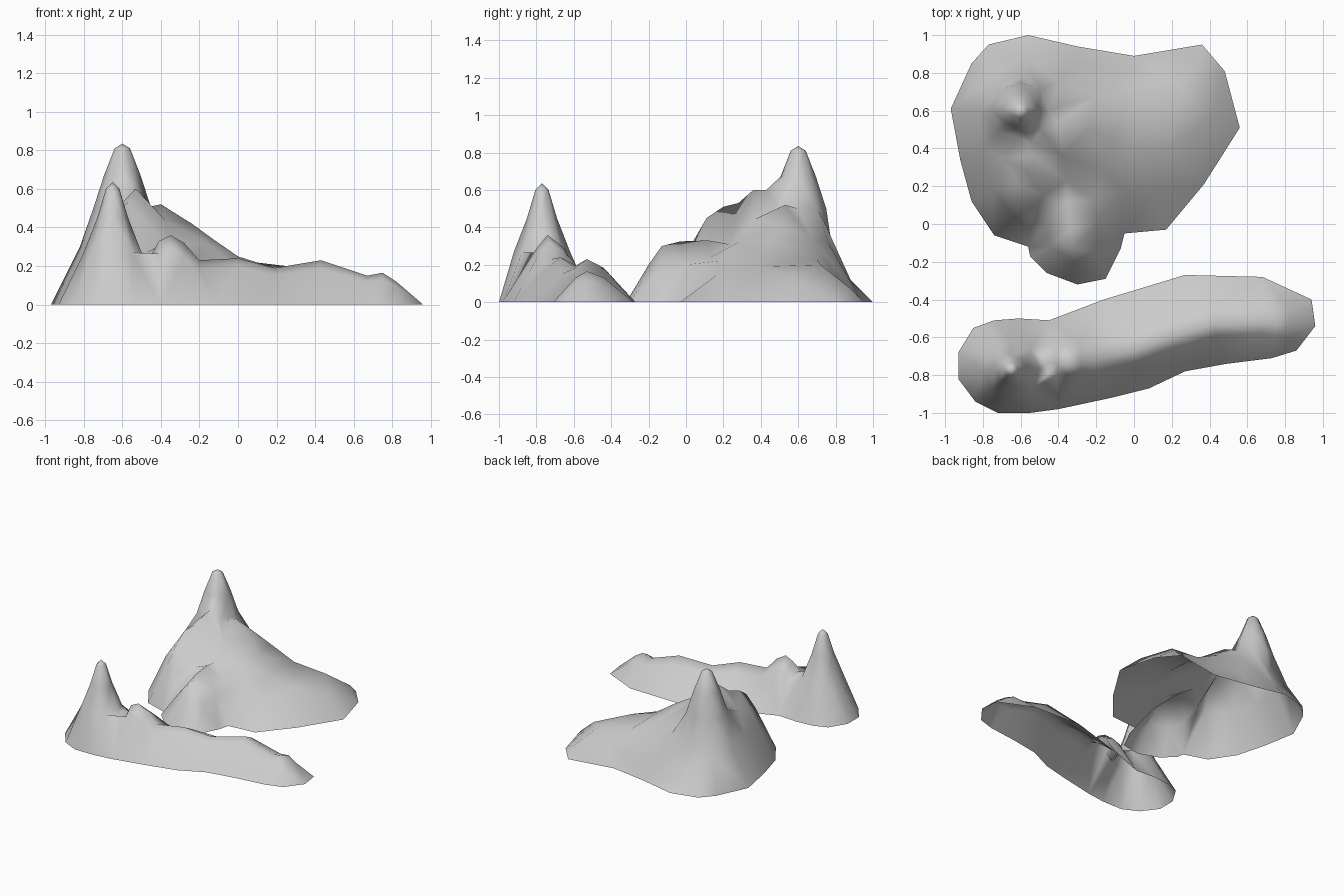
import bpy
from math import cos, sin, tau
from mathutils import Vector
from mathutils.geometry import delaunay_2d_cdt

default_cube = bpy.data.objects.get("Cube")
if default_cube:
    bpy.data.objects.remove(default_cube, do_unlink=True)

# One plain stone colour for all the terrain
stone = bpy.data.materials.new("stone_grey")
stone.use_nodes = True
stone_colour = (.6, .6, .6, 1)
stone.diffuse_color = stone_colour
stone.node_tree.nodes["Principled BSDF"].inputs["Base Color"].default_value = stone_colour


def summit(x, y, top, profile, sides=8):
    """Rounded peak: a top point with rings given as (radius, height)."""
    points = [(x, y, top)]
    for radius, height in profile:
        for step in range(sides):
            angle = tau * step / sides
            points.append((x + radius * cos(angle), y + radius * sin(angle), height))
    return points


def crest_with_shoulders(crest, back_offset, front_offset, drop):
    """Crest line with a lower shoulder line on either side of it."""
    points = []
    for x, y, z in crest:
        points.append((x, y, z))
        points.append((x, y + back_offset, z * drop))
        points.append((x, y - front_offset, z * drop))
    return points


def terrain(name, outline, heights):
    """Open shell: ground outline at zero height, draped over the height points."""
    points = [(x, y, 0) for x, y in reversed(outline)] + heights
    count = len(outline)
    border = [(i, (i + 1) % count) for i in range(count)]
    flat = [Vector((x, y)) for x, y, z in points]
    verts, edges, faces, sources, _, _ = delaunay_2d_cdt(flat, border, [], 1, 1e-5)
    shell = []
    for vert, source in zip(verts, sources):
        height = points[source[0]][2] if source else 0
        shell.append((vert.x, vert.y, height))
    mesh = bpy.data.meshes.new(name)
    mesh.from_pydata(shell, [], faces)
    mesh.materials.append(stone)
    mesh.shade_smooth()
    mesh.update()
    obj = bpy.data.objects.new(name, mesh)
    bpy.context.scene.collection.objects.link(obj)
    return obj


# Large mountain: ground outline
mountain_outline = [
    (-.97, .61), (-.86, .85), (-.77, .95), (-.56, 1), (-.3, .94), (0, .89),
    (.36, .95), (.48, .81), (.56, .51), (.37, .21), (.17, -.03), (-.05, -.05),
    (-.07, -.13), (-.15, -.29), (-.3, -.32), (-.46, -.26), (-.55, -.17),
    (-.56, -.12), (-.74, -.06), (-.86, .12), (-.92, .34),
]
mountain_peak = summit(-.6, .6, .835, [(.04, .81), (.095, .67), (.15, .5)])

# Jagged spur that runs forward from the peak
south_spur = [
    (-.54, .43, .6), (-.53, .36, .6), (-.57, .28, .53),
    (-.6, .2, .51), (-.6, .11, .45), (-.63, .03, .31),
]
# Steep outer flanks
west_flank = [(-.82, .6, .3), (-.8, .4, .28), (-.7, .35, .43), (-.75, .18, .28)]
north_flank = [(-.78, .77, .25), (-.6, .78, .3), (-.58, .88, .12), (-.4, .76, .32), (-.3, .85, .13)]

# Long gentle slope on the side
east_slope = [
    (-.4, .53, .52), (-.24, .5, .42), (-.13, .45, .34), (0, .4, .25), (.19, .4, .19),
    (-.2, .68, .33), (0, .7, .23), (.25, .72, .2), (0, .82, .1), (.41, .56, .13),
    (.36, .87, .08), (.1, .17, .15), (-.05, .17, .22), (-.16, .28, .32), (-.38, .36, .44),
]
# Rounded foothill at the front
foothill = [
    (-.36, .23, .31), (-.35, .12, .33), (-.34, -.03, .325), (-.32, -.13, .3), (-.31, -.2, .2),
    (-.46, 0, .18), (-.2, 0, .2), (-.48, .15, .27), (-.22, .13, .24),
    (-.2, -.15, .16), (-.44, -.12, .17), (-.54, .03, .23),
]
terrain("mountain", mountain_outline,
        mountain_peak + south_spur + west_flank + north_flank + east_slope + foothill)

# Long front ridge: ground outline
ridge_outline = [
    (-.93, -.68), (-.85, -.55), (-.74, -.51), (-.61, -.5), (-.45, -.51), (-.16, -.4),
    (.27, -.27), (.68, -.28), (.94, -.4), (.96, -.54), (.86, -.67), (.73, -.71),
    (.49, -.74), (.27, -.78), (.08, -.87), (-.12, -.92), (-.4, -.98), (-.55, -1),
    (-.72, -1), (-.84, -.94), (-.93, -.82),
]
ridge_peak = summit(-.65, -.77, .635, [(.035, .6), (.08, .45), (.15, .27)])

# Wavy crest that falls away from the peak
ridge_crest = [
    (-.45, -.73, .26), (-.41, -.74, .33), (-.35, -.74, .36), (-.28, -.73, .32),
    (-.2, -.72, .23), (0, -.67, .24), (.19, -.6, .19), (.43, -.53, .23),
    (.67, -.52, .15), (.75, -.53, .165), (.82, -.54, .12),
]
terrain("front_ridge", ridge_outline,
        ridge_peak + crest_with_shoulders(ridge_crest, .09, .06, .8))
